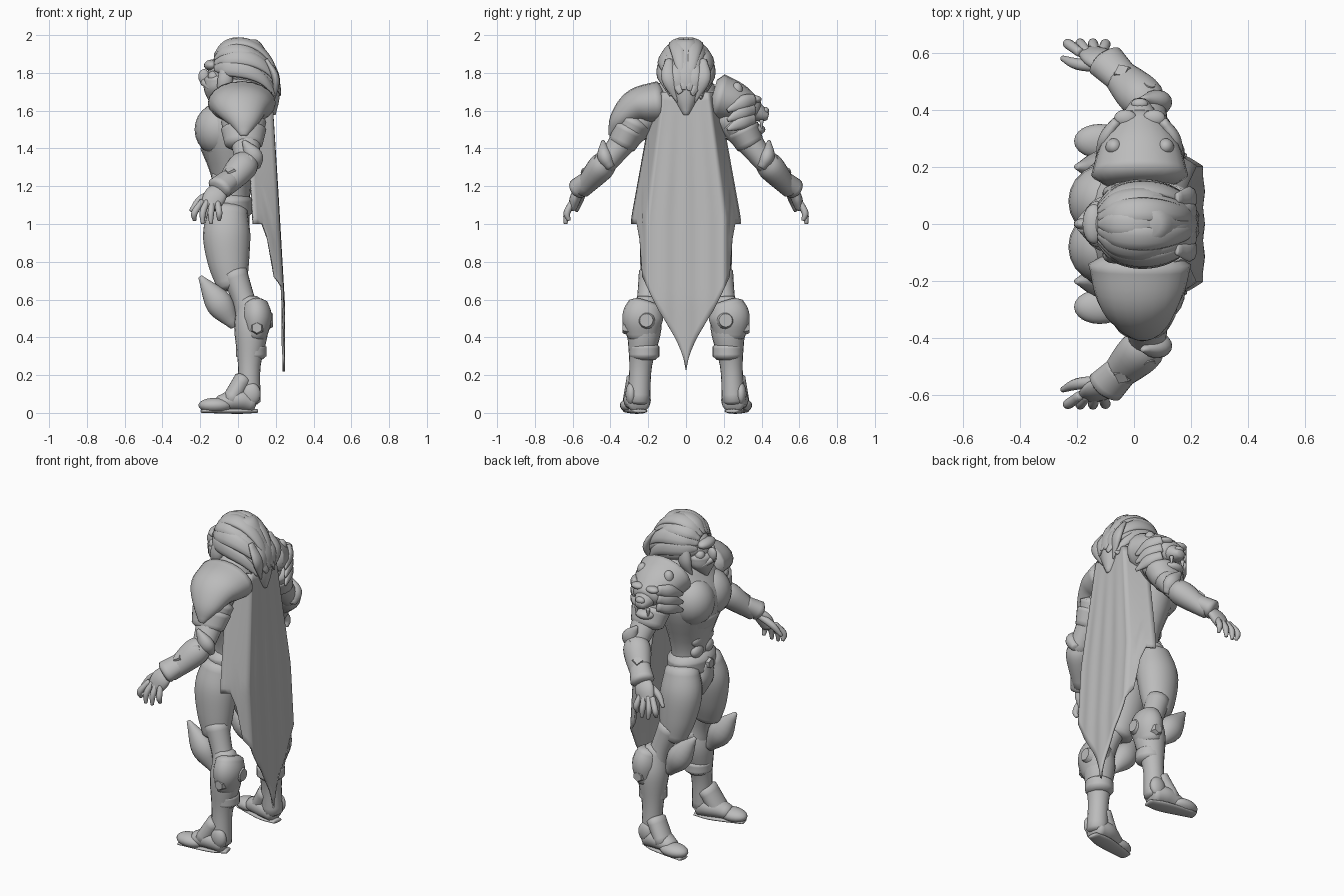
import bpy, bmesh, math
from mathutils import Vector

if "Cube" in bpy.data.objects:
    bpy.data.objects.remove(bpy.data.objects["Cube"])

SHADE = (.5, .5, .5, 1)
grey = bpy.data.materials.new("stone grey")
grey.use_nodes = True
grey.diffuse_color = SHADE
grey.node_tree.nodes["Principled BSDF"].inputs["Base Color"].default_value = SHADE
ALONG_X, ALONG_Y, ALONG_Z = Vector((1, 0, 0)), Vector((0, 1, 0)), Vector((0, 0, 1))


def finish(name, bm, smooth=True):
    bmesh.ops.recalc_face_normals(bm, faces=bm.faces)
    mesh = bpy.data.meshes.new(name)
    bm.to_mesh(mesh)
    bm.free()
    mesh.materials.append(grey)
    for face in mesh.polygons:
        face.use_smooth = smooth
    obj = bpy.data.objects.new(name, mesh)
    bpy.context.collection.objects.link(obj)
    return obj


def spline(points, steps=5):
    """Smooth curve through points that carry their radius as fourth value."""
    knots = [Vector(p) for p in points]
    knots = [knots[0] * 2 - knots[1]] + knots + [knots[-1] * 2 - knots[-2]]
    curve = []
    for before, start, end, after in zip(knots, knots[1:], knots[2:], knots[3:]):
        for step in range(steps):
            t = step / steps
            leave, arrive, gap = (end - before) / 2, (after - start) / 2, end - start
            curve.append(start + leave * t + (gap * 3 - leave * 2 - arrive) * t ** 2
                         + (leave + arrive - gap * 2) * t ** 3)
    return curve + [knots[-2]]


def sweep(name, points, side=1, flat=1, ref=ALONG_X, level=False, segments=20):
    """Rounded elliptical skin along a curve; flat scales the radius across ref."""
    curve = spline(points)
    centres = [Vector((p.x, p.y * side, p.z)) for p in curve]
    last = len(curve) - 1
    bm = bmesh.new()
    loops = []

    def add_ring(centre, tangent, radius):
        along = (ref - tangent * ref.dot(tangent)).normalized()
        across = tangent.cross(along) * flat
        angles = [math.tau * k / segments for k in range(segments)]
        loops.append([bm.verts.new(centre + (along * math.cos(a) + across * math.sin(a)) * radius)
                      for a in angles])

    for i, (centre, point) in enumerate(zip(centres, curve)):
        tangent = (centres[min(i + 1, last)] - centres[max(i - 1, 0)]).normalized()
        if level:
            tangent = ALONG_Z * math.copysign(1, tangent.z)
        radius = max(point.w, .004)
        cap = tangent * radius * min(flat, 1) / 4
        if i == 0:
            add_ring(centre - cap, tangent, radius * .7)
        add_ring(centre, tangent, radius)
        if i == last:
            add_ring(centre + cap, tangent, radius * .7)
    for low, high in zip(loops, loops[1:]):
        for k in range(segments):
            n = (k + 1) % segments
            bm.faces.new((low[k], low[n], high[n], high[k]))
    bm.faces.new(loops[0])
    bm.faces.new(loops[-1])
    return finish(name, bm)


def ball(name, place, size, side=1):
    bm = bmesh.new()
    bmesh.ops.create_uvsphere(bm, u_segments=20, v_segments=12, radius=1)
    bmesh.ops.scale(bm, vec=size, verts=bm.verts)
    bmesh.ops.translate(bm, vec=place, verts=bm.verts)
    bmesh.ops.scale(bm, vec=(1, side, 1), verts=bm.verts)
    return finish(name, bm)


def stud(name, place, normal, radius, side=1, sides=20):
    """Short bevelled disc facing along a direction."""
    bm = bmesh.new()
    bmesh.ops.create_cone(bm, cap_ends=True, segments=sides, radius1=radius,
                          radius2=radius * .7, depth=.03)
    rotation = Vector(normal).to_track_quat("Z", "Y")
    for v in bm.verts:
        v.co = rotation @ v.co + Vector(place)
        v.co.y *= side
    return finish(name, bm, smooth=False)


# Torso, collar and belt
sweep("torso", [(-.04, 0, 1, .1), (-.03, 0, 1.2, .1), (-.04, 0, 1.5, .17), (.02, 0, 1.7, .13)],
      flat=1.35, level=True)
sweep("breastplate_rim", [(-.05, 0, 1.33, .12), (-.05, 0, 1.4, .15)], flat=1.3, level=True)
sweep("belt", [(-.04, 0, 1.06, .12), (-.04, 0, 1.13, .12)], flat=1.4, level=True)
sweep("groin_plate", [(-.14, 0, 1.1, .03), (-.13, 0, 1, .04), (-.1, 0, .9, .02)], flat=1.6)
stud("belt_buckle", (-.16, 0, 1.1), -ALONG_X, .04, sides=6)
sweep("collar", [(.03, 0, 1.6, .15), (.03, 0, 1.74, .12)], flat=1.25, level=True)

for side, word in ((1, "right"), (-1, "left")):
    # Chest and belly muscles
    ball(f"{word}_chest_plate", (-.1, .08, 1.5), (.13, .13, .14), side)
    for row in range(3):
        ball(f"{word}_belly_muscle_{row}", (-.11, .05, 1.32 - row * .07), (.03, .05, .04), side)

    # Leg with thigh plate, calf guard and knee fin
    sweep(f"{word}_thigh_plate", [(-.05, .11, 1.08, .1), (-.06, .13, .95, .125),
                                  (-.05, .15, .8, .11), (-.03, .17, .67, .08)], side, flat=.85)
    sweep(f"{word}_knee", [(-.02, .18, .74, .07), (.03, .2, .6, .06), (.06, .21, .5, .07)], side)
    sweep(f"{word}_shin", [(.06, .21, .6, .06), (.07, .22, .45, .09),
                           (.06, .24, .25, .06), (.06, .25, .06, .06)], side)
    sweep(f"{word}_calf_guard", [(.09, .21, .57, .07), (.1, .23, .5, .08), (.09, .23, .4, .06)],
          side, flat=1.35)
    sweep(f"{word}_shin_band", [(.07, .22, .35, .08), (.07, .22, .3, .08)], side)
    stud(f"{word}_calf_disc", (.17, .21, .49), ALONG_X, .05, side)
    stud(f"{word}_calf_stud", (.1, .32, .45), ALONG_Y, .04, side, sides=6)
    sweep(f"{word}_knee_fin", [(-.02, .2, .46, .02), (-.1, .2, .58, .06), (-.2, .2, .72, .01)],
          side, flat=1.2, ref=ALONG_Y)

    # Boot
    sweep(f"{word}_boot", [(.08, .25, .05, .05), (0, .26, .07, .06), (-.1, .28, .05, .04)],
          side, flat=1.2, ref=ALONG_Z)
    ball(f"{word}_toe_cap", (-.12, .29, .04), (.09, .06, .04), side)
    sweep(f"{word}_sole", [(.1, .24, .01, .01), (0, .26, .01, .015), (-.19, .3, .01, .01)],
          side, flat=3.5, ref=ALONG_Z)
    sweep(f"{word}_instep_guard", [(.03, .25, .18, .05), (-.04, .27, .06, .05)], side, flat=1.3)
    ball(f"{word}_ankle_guard", (.07, .29, .1), (.05, .03, .06), side)

    # Arm, bracer and elbow guard
    sweep(f"{word}_upper_arm", [(.02, .22, 1.57, .1), (.04, .33, 1.44, .08), (.05, .43, 1.31, .06)],
          side, flat=.9)
    sweep(f"{word}_bracer", [(.07, .4, 1.35, .05), (.02, .45, 1.3, .08), (-.08, .55, 1.18, .05)],
          side, flat=.9)
    sweep(f"{word}_elbow_guard", [(.09, .4, 1.3, .03), (.08, .43, 1.36, .05), (.03, .44, 1.44, .01)],
          side, flat=.8)
    sweep(f"{word}_wrist_flare", [(-.04, .51, 1.24, .06), (-.1, .57, 1.19, .07)], side, flat=.8)
    stud(f"{word}_bracer_gem", (-.04, .53, 1.28), (-.3, .6, .8), .04, side, sides=4)
    stud(f"{word}_elbow_stud", (.05, .48, 1.34), (.3, .8, .5), .03, side)

    # Hand and fingers
    sweep(f"{word}_palm", [(-.08, .55, 1.2, .04), (-.12, .58, 1.15, .06), (-.15, .6, 1.09, .05)],
          side, flat=.5)
    for finger in range(4):
        spread = finger / 3
        reach = .02 * math.sin(math.pi * spread)
        root, tip = -.19 + .08 * spread, -.23 + .13 * spread
        sweep(f"{word}_finger_{finger}", [(root, .6, 1.12, .016), (tip, .63, 1.06, .018),
                                          (tip, .62 + reach, 1.02 - reach, .01)],
              side, ref=ALONG_Y, segments=10)
    sweep(f"{word}_thumb", [(-.12, .55, 1.17, .02), (-.2, .56, 1.13, .02), (-.25, .58, 1.07, .01)],
          side, ref=ALONG_Y, segments=10)

    # Layered bands under the shoulder guard
    for row in range(2):
        drop, out = 1.54 - row * .04, .27 + row * .03
        sweep(f"{word}_shoulder_band_{row}", [(.03, out, drop, .12), (.03, out + .04, drop - .08, .1)],
              side, flat=.75)

# Plain shoulder guard, tapering outwards to a point
sweep("plain_shoulder_guard", [(.02, .14, 1.64, .18), (.02, .26, 1.62, .15),
                               (.03, .35, 1.55, .09), (.03, .4, 1.47, .02)], -1, flat=.65)

# Beast head shoulder guard, facing outwards
sweep("beast_skull", [(.02, .17, 1.67, .17), (.02, .27, 1.64, .14), (.02, .37, 1.6, .08)], flat=.75)
sweep("beast_muzzle", [(.02, .34, 1.61, .08), (.02, .4, 1.58, .05), (.02, .43, 1.57, .03)], flat=.8)
ball("beast_nose", (.02, .42, 1.6), (.03, .02, .02))
ball("beast_jaw", (.02, .37, 1.5), (.06, .05, .03))
for end, word in ((-1, "front"), (1, "back")):
    middle = .02
    ball(f"beast_{word}_ear", (middle + end * .09, .27, 1.71), (.03, .03, .04))
    ball(f"beast_{word}_eyebrow", (middle + end * .05, .37, 1.66), (.04, .03, .02))
    fang = middle + end * .04
    sweep(f"beast_{word}_fang", [(fang, .4, 1.55, .012), (fang, .4, 1.5, .004)], segments=10)
    for tuft in range(3):
        z = 1.66 - tuft * .05
        sweep(f"beast_{word}_mane_{tuft}",
              [(middle + end * .08, .36, z, .03), (middle + end * .12, .3, z - .02, .04),
               (middle + end * .15, .22, z - .06, .01)], ref=ALONG_Z, flat=.6, segments=10)

# Head and face
ball("face", (-.06, 0, 1.79), (.1, .09, .12))
ball("brow", (-.14, 0, 1.84), (.04, .07, .03))
ball("nose", (-.18, 0, 1.78), (.03, .02, .04))
sweep("beard", [(-.1, 0, 1.77, .08), (-.11, 0, 1.71, .07), (-.14, 0, 1.64, .01)],
      flat=1.2, level=True)
for side, word in ((1, "right"), (-1, "left")):
    ball(f"{word}_cheek", (-.13, .05, 1.78), (.03, .03, .03), side)
    sweep(f"{word}_moustache", [(-.18, .01, 1.75, .02), (-.15, .06, 1.72, .01)], side, ref=ALONG_Z)
    sweep(f"{word}_sideburn", [(-.06, .1, 1.85, .03), (-.07, .11, 1.75, .04), (-.1, .09, 1.66, .01)],
          side, flat=.7)

# Swept back hair in overlapping locks
sweep("hair_mass", [(.04, 0, 1.96, .08), (.03, 0, 1.87, .15), (.07, 0, 1.78, .15),
                    (.13, 0, 1.67, .09), (.18, 0, 1.58, .02)], flat=.85, level=True)
for layer, size in (("upper", 1), ("lower", .94)):
    for lock in range(-4, 5):
        lean = lock * .36 + (.18 if layer == "lower" else 0)
        length = 115 + 20 * (lock % 2)
        path = []
        for step in range(6):
            t = step / 5
            turn = math.radians(30 + length * t)
            lift = math.sin(turn) * size
            path.append((.04 - math.cos(turn) * .19, lift * math.sin(lean) * .14,
                         1.81 + lift * math.cos(lean) * .175 - .14 * t ** 3,
                         .012 + .035 * math.sin(math.pi * t ** .7)))
        sweep(f"{layer}_hair_lock_{lock + 4}", path, flat=.4, segments=10,
              ref=Vector((0, math.cos(lean), -math.sin(lean))))
for lock in range(-2, 3):
    offset = lock * .045
    sweep(f"back_lock_{lock + 2}",
          [(.15, offset, 1.87, .02), (.2, offset, 1.77, .04),
           (.19, offset / 2, 1.6 + abs(offset) / 2, .006)], flat=.5, ref=ALONG_Y, segments=10)

# Cape with soft folds, wrapped edges and a pointed tail
bm = bmesh.new()
columns, rows, grid = 40, 24, []
for column in range(columns + 1):
    u = column / columns * 2 - 1
    w = abs(u)
    if w < .8:
        hem = .22 + .32 * min(w * 2, 1) ** .65 + max(0, w - .5) * .6
    else:
        hem = min(.72 + (w - .8) * 4, 1)
    strip = []
    for row in range(rows + 1):
        z = 1.7 + (hem - 1.7) * row / rows
        fall = 1.7 - z
        width = .17 + .12 * min(fall * 1.5, 1)
        back = .18 + .065 * min(fall * .9, 1)
        fold = .003 * math.cos(u * 16) * min(fall * 2, 1)
        wrap = max(0, w - .7) * .45
        strip.append(bm.verts.new((back + fold - wrap, u * width, z)))
    grid.append(strip)
for near, far in zip(grid, grid[1:]):
    for row in range(rows):
        bm.faces.new((near[row], near[row + 1], far[row + 1], far[row]))
cape = finish("cape", bm)
cape.modifiers.new("cloth thickness", "SOLIDIFY").thickness = .012
